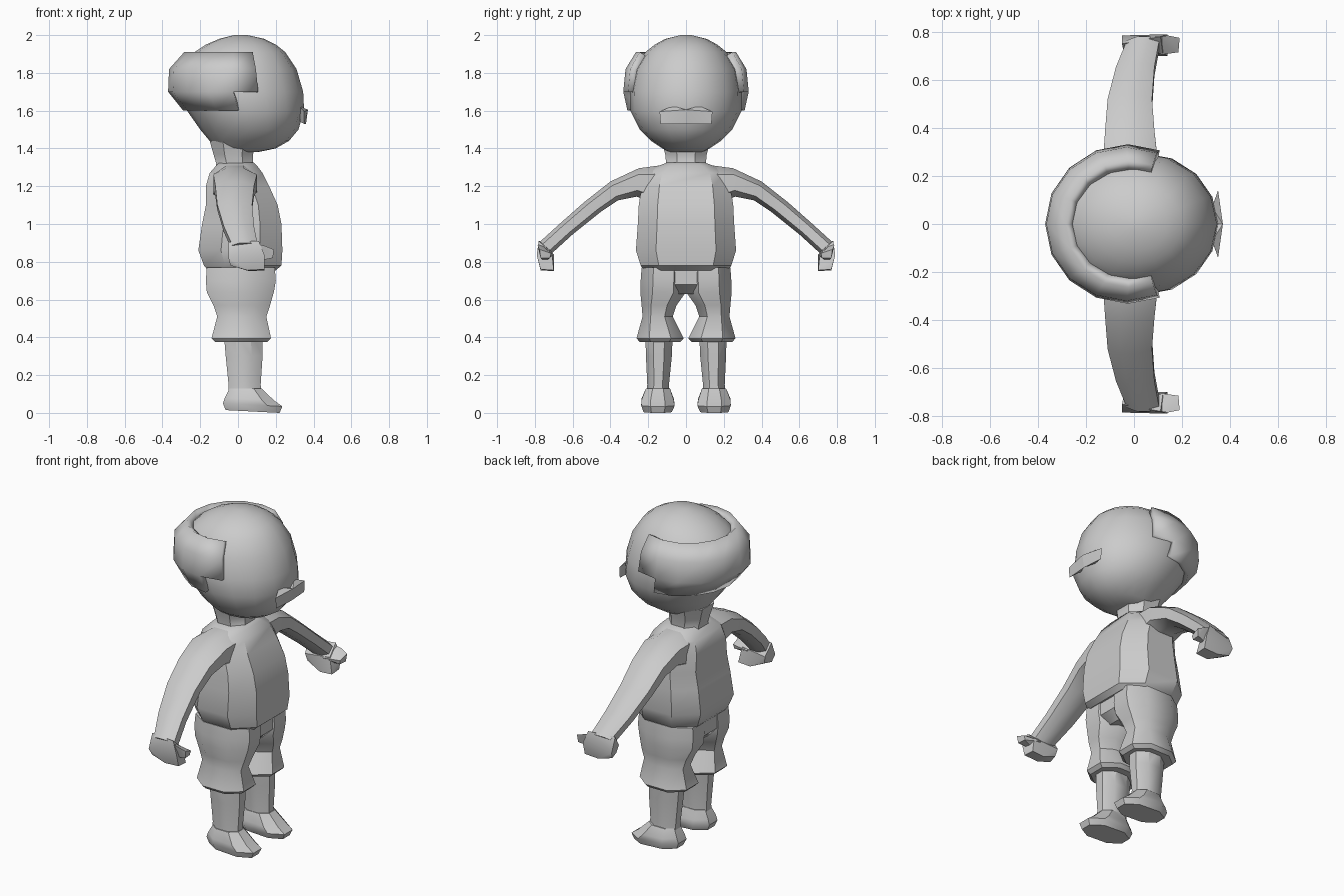
import bpy, bmesh, math
from mathutils import Vector

if "Cube" in bpy.data.objects:
    bpy.data.objects.remove(bpy.data.objects["Cube"])

clay = bpy.data.materials.new("plain grey")
clay.use_nodes = True
GREY = (0.6, 0.6, 0.6, 1)
clay.diffuse_color = GREY
clay.node_tree.nodes["Principled BSDF"].inputs["Base Color"].default_value = GREY


def finish(name, bm, angle=35, recalc=True):
    if recalc:
        bmesh.ops.recalc_face_normals(bm, faces=bm.faces)
    mesh = bpy.data.meshes.new(name)
    bm.to_mesh(mesh)
    bm.free()
    mesh.materials.append(clay)
    ob = bpy.data.objects.new(name, mesh)
    bpy.context.collection.objects.link(ob)
    bpy.ops.object.select_all(action='DESELECT')
    ob.select_set(True)
    bpy.context.view_layer.objects.active = ob
    bpy.ops.object.shade_smooth_by_angle(angle=math.radians(angle))
    return ob


def loft(name, rings, angle=35):
    """Skin a list of closed point rings and cap both ends."""
    bm = bmesh.new()
    loops = [[bm.verts.new(p) for p in ring] for ring in rings]
    n = len(loops[0])
    for a, b in zip(loops, loops[1:]):
        for i in range(n):
            j = (i + 1) % n
            bm.faces.new((a[i], a[j], b[j], b[i]))
    bm.faces.new(loops[0])
    bm.faces.new(loops[-1])
    return finish(name, bm, angle)


def hull(name, points, angle=25):
    bm = bmesh.new()
    for p in points:
        bm.verts.new(p)
    res = bmesh.ops.convex_hull(bm, input=bm.verts)
    junk = [v for v in res["geom_interior"] if isinstance(v, bmesh.types.BMVert)]
    bmesh.ops.delete(bm, geom=junk, context='VERTS')
    return finish(name, bm, angle)


def octagon(cu, cv):
    """Chamfered unit square."""
    return [(cu, 0), (1 - cu, 0), (1, cv), (1, 1 - cv),
            (1 - cu, 1), (cu, 1), (0, 1 - cv), (0, cv)]


def box_ring(z, x0, x1, y0, y1, cu=.27, cv=.2, s=1):
    return [(x0 + (x1 - x0) * u, s * (y0 + (y1 - y0) * v), z) for u, v in octagon(cu, cv)]


def egg_point(ring, k, n=16):
    z, x0, x1, ry = ring
    t = math.tau * k / n
    return ((x0 + x1) / 2 + (x1 - x0) / 2 * math.cos(t), ry * math.sin(t), z)


# Head: z, back, front, half width
head = [(1.38, -.10, .10, .09), (1.40, -.12, .20, .125), (1.44, -.15, .27, .185),
        (1.50, -.20, .32, .245), (1.60, -.27, .35, .295), (1.70, -.33, .345, .297),
        (1.82, -.325, .31, .275), (1.91, -.23, .25, .215), (1.95, -.17, .20, .165),
        (1.98, -.10, .14, .11), (2.00, -.02, .05, .03)]
loft("head", [[egg_point(r, k) for k in range(16)] for r in head], 45)

# Hair band wrapped round the back and sides, stepped at the sideburns
hair = [(1.60, -.29, .29, .31), (1.70, -.37, .32, .332),
        (1.82, -.365, .30, .32), (1.91, -.285, .24, .265)]
bm = bmesh.new()
grid = [[bm.verts.new(egg_point(r, k)) for k in range(3, 14)] for r in hair]
for row in range(3):
    skip = 1 if row == 0 else 0
    for k in range(skip, 10 - skip):
        a, b = grid[row], grid[row + 1]
        bm.faces.new((a[k], a[k + 1], b[k + 1], b[k]))
bmesh.ops.delete(bm, geom=[v for v in bm.verts if not v.link_faces], context='VERTS')
band = finish("hair_band", bm, 40, recalc=False)
shell = band.modifiers.new("thickness", 'SOLIDIFY')
shell.thickness = .055
shell.offset = -1

# Neck
loft("neck", [box_ring(z, x0, x1, -w, w, .28, .28) for z, x0, x1, w in
              [(1.28, -.12, .10, .13), (1.32, -.115, .08, .105),
               (1.37, -.13, .08, .11), (1.44, -.15, .10, .13)]])

# Shirt body
loft("torso", [box_ring(z, x0, x1, -w, w) for z, x0, x1, w in
               [(.755, -.16, .20, .22), (.78, -.18, .23, .24), (.86, -.21, .235, .265),
                (1.0, -.19, .23, .255), (1.1, -.17, .21, .25), (1.2, -.17, .165, .235),
                (1.27, -.15, .13, .21), (1.31, -.115, .10, .14), (1.325, -.10, .085, .10)]])

# Hips joining both trouser legs
loft("hips", [box_ring(z, x0, x1, -w, w, .25, .25) for z, x0, x1, w in
              [(.63, -.12, .14, .10), (.68, -.165, .19, .17), (.77, -.165, .19, .22)]])

for side, s in (("left", 1), ("right", -1)):
    # Sleeve: lower edge (y, z), upper edge (y, z), back and front
    arm = []
    for ly, lz, uy, uz, x0, x1 in [(.16, 1.10, .14, 1.31, -.13, .10),
                                   (.26, 1.145, .25, 1.295, -.13, .10),
                                   (.36, 1.125, .40, 1.225, -.12, .085),
                                   (.45, 1.065, .54, 1.115, -.11, .075),
                                   (.60, .945, .67, 1.0, -.075, .085),
                                   (.71, .845, .78, .90, -.03, .105)]:
        arm.append([(x0 + (x1 - x0) * u, s * (ly + (uy - ly) * v), lz + (uz - lz) * v)
                    for u, v in octagon(.3, .22)])
    loft(side + "_arm", arm)

    # Fist and forward finger block
    hull(side + "_hand", [(x, s * y, z) for x, y, z in
         [(-.05, .75, .905), (.11, .78, .91), (.12, .71, .85), (-.04, .70, .835),
          (-.05, .785, .82), (.14, .79, .835), (-.04, .765, .78), (.05, .77, .755),
          (.14, .77, .76), (-.03, .71, .79), (.06, .70, .75), (.14, .70, .755)]])
    hull(side + "_thumb", [(x, s * y, z) for x, y, z in
         [(.08, .70, .84), (.08, .775, .90), (.14, .785, .885), (.19, .775, .865),
          (.185, .715, .845), (.18, .72, .82), (.185, .77, .82), (.08, .75, .80)]])

    # Trouser leg with flared cuff
    loft(side + "_trouser_leg", [box_ring(z, x0, x1, y0, y1, .27, .27, s)
         for z, x0, x1, y0, y1 in
         [(.375, -.12, .155, .03, .245), (.395, -.14, .175, .012, .262),
          (.51, -.11, .15, .07, .23), (.57, -.13, .17, .05, .235),
          (.64, -.165, .19, .0, .242), (.70, -.17, .20, .0, .24),
          (.77, -.165, .195, .0, .235)]])

    # Shin
    loft(side + "_shin", [box_ring(z, x0, x1, y0, y1, .3, .3, s)
         for z, x0, x1, y0, y1 in
         [(.08, -.05, .125, .085, .21), (.15, -.05, .12, .09, .205),
          (.30, -.065, .13, .075, .212), (.42, -.075, .13, .07, .215)]])

    # Shoe, with the toe tipped slightly down
    shoe = []
    for z, x0, x1, y0, y1 in [(.015, -.065, .22, .075, .225), (.05, -.08, .235, .06, .237),
                              (.08, -.07, .19, .065, .235), (.13, -.045, .125, .085, .212)]:
        ring = box_ring(z, x0, x1, y0, y1, .25, .28, s)
        shoe.append([(x, y, z - .015 * (x + .07) / .29 if z < .1 else z) for x, y, z in ring])
    loft(side + "_shoe", shoe)

    # Moustache half
    hull(side + "_moustache", [(x, s * y, z) for x, y, z in
         [(.32, 0, 1.60), (.37, 0, 1.605), (.36, 0, 1.53), (.35, .14, 1.595),
          (.35, .135, 1.53), (.325, .07, 1.625), (.33, .06, 1.54)]])
